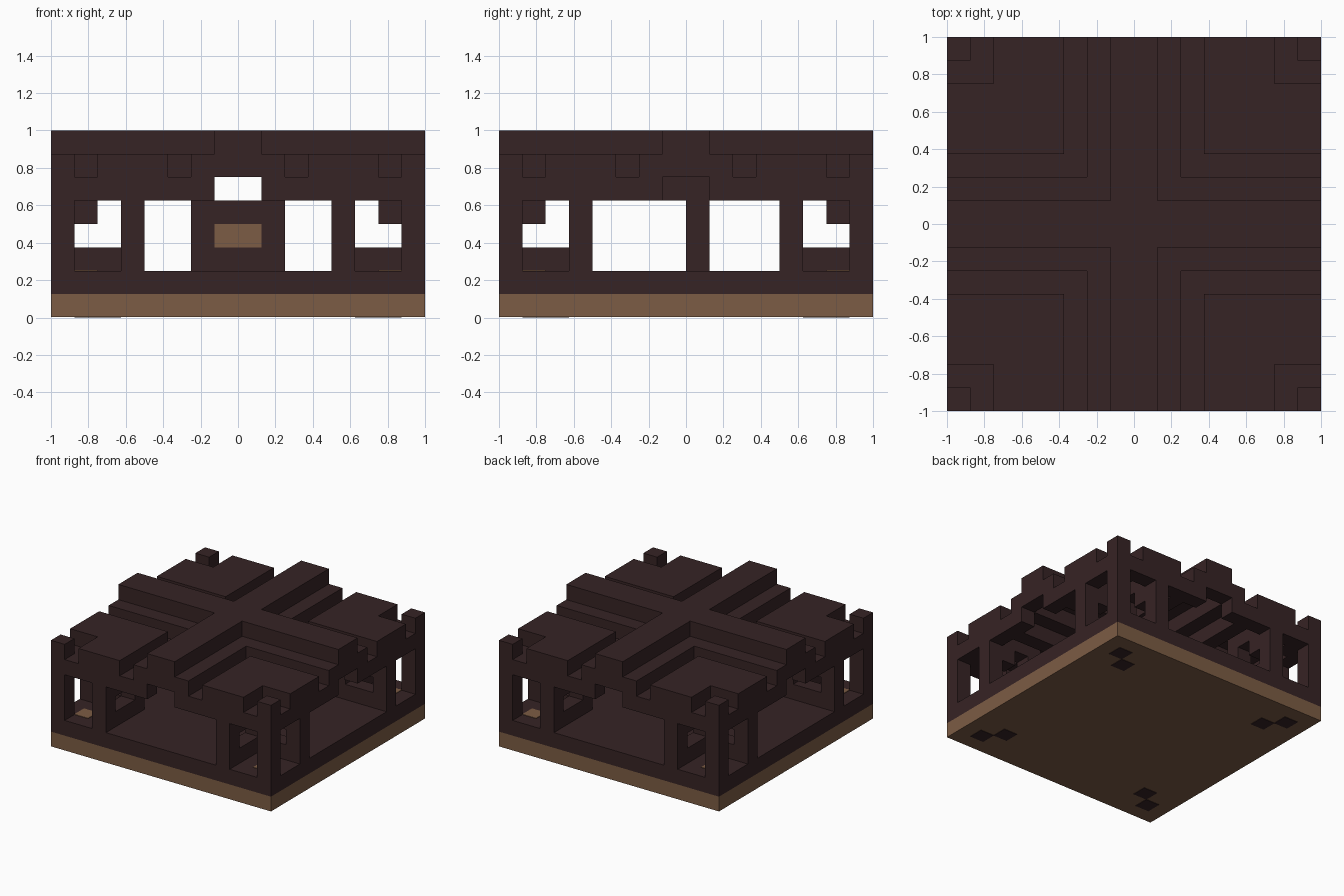
import bpy
import bmesh

U = 0.125  # one block

if "Cube" in bpy.data.objects:
    bpy.data.objects.remove(bpy.data.objects["Cube"], do_unlink=True)


def material(name, rgb):
    mat = bpy.data.materials.new(name)
    mat.use_nodes = True
    mat.diffuse_color = (*rgb, 1)
    mat.node_tree.nodes["Principled BSDF"].inputs["Base Color"].default_value = (*rgb, 1)
    return mat


BRICK = material("dark brick", (0.037, 0.017, 0.018))
WOOD = material("tan wood", (0.202, 0.107, 0.058))


def part(name, mat, boxes):
    """Join boxes (x0, x1, y0, y1, z0, z1), given in blocks, into one object."""
    bm = bmesh.new()
    for x0, x1, y0, y1, z0, z1 in boxes:
        verts = bmesh.ops.create_cube(bm, size=1)["verts"]
        for v in verts:
            v.co.x = U * (x1 if v.co.x > 0 else x0)
            v.co.y = U * (y1 if v.co.y > 0 else y0)
            v.co.z = U * (z1 if v.co.z > 0 else z0)
    mesh = bpy.data.meshes.new(name)
    bm.to_mesh(mesh)
    bm.free()
    mesh.materials.append(mat)
    obj = bpy.data.objects.new(name, mesh)
    bpy.context.collection.objects.link(obj)
    return obj


def swapped(boxes):
    """Add each box again with x and y exchanged."""
    return boxes + [(c, d, a, b, e, f) for a, b, c, d, e, f in boxes]


def mirrored(boxes):
    """Repeat the boxes in all four quadrants."""
    out = []
    for x0, x1, y0, y1, z0, z1 in boxes:
        for xs in ((x0, x1), (-x1, -x0)):
            for ys in ((y0, y1), (-y1, -y0)):
                out.append((*xs, *ys, z0, z1))
    return out


# Base and floor
part("wooden_base", WOOD, [(-8, 8, -8, 8, 0.03, 1)])
part("brick_floor", BRICK, [(-8, 8, -8, 8, 1, 2)])
part("base_inlays", BRICK, mirrored([(-7, -6, -7, -6, 0, 0.07), (-6, -5, -6, -5, 0, 0.07)]))
part("tower_floor_tiles", WOOD, mirrored([(-7, -6, -7, -6, 1.97, 2.03)]))

# Corner posts
part("corner_posts", BRICK, mirrored([(-8, -7, -8, -7, 2, 7)]))

# Outer walls with window openings
part("outer_walls", BRICK, mirrored(swapped([
    (-5, -4, -8, -7, 2, 5),   # jamb
    (-7, -1, -8, -7, 5, 6),   # lintel
    (-6, -3, -8, -7, 6, 7),   # parapet
    (-2, 0, -8, -7, 6, 7),    # gable
])))

# Inner tower walls with stepped openings
part("tower_walls", BRICK, mirrored(swapped([
    (-7, -5, -5, -4, 2, 3),
    (-7, -6, -5, -4, 4, 5),
    (-7, -5, -5, -4, 5, 6),
]) + [(-5, -4, -5, -4, 2, 6)]))

# Roof, stepping up from the corners to the central cross
part("roof_platforms", BRICK, mirrored([
    (-6, -3, -8, -3, 6, 7), (-8, -6, -6, -3, 6, 7)]))
part("roof_corner_notches", BRICK, mirrored([(-8, -6, -8, -6, 5, 6)]))
part("roof_grooves", BRICK, mirrored([
    (-3, -2, -8, -2, 5, 6), (-8, -3, -3, -2, 5, 6)]))
part("roof_steps", BRICK, mirrored([
    (-2, -1, -8, -1, 6, 7), (-8, -2, -2, -1, 6, 7)]))
part("roof_cross", BRICK, [(-1, 1, -8, 8, 7, 8), (-8, -1, -1, 1, 7, 8), (1, 8, -1, 1, 7, 8)])

# Central screen with a wooden panel and side lintels
part("centre_screen", BRICK, [
    (-2, -1, 0, 1, 2, 5), (1, 2, 0, 1, 2, 5),
    (-1, 1, 0, 1, 2, 3), (-1, 1, 0, 1, 4, 5)])
part("centre_panel", WOOD, [(-1, 1, 0, 1, 3, 4)])
part("centre_lintels", BRICK, [(-2, -1, -1, 1, 5, 6), (1, 2, -1, 1, 5, 6)])
